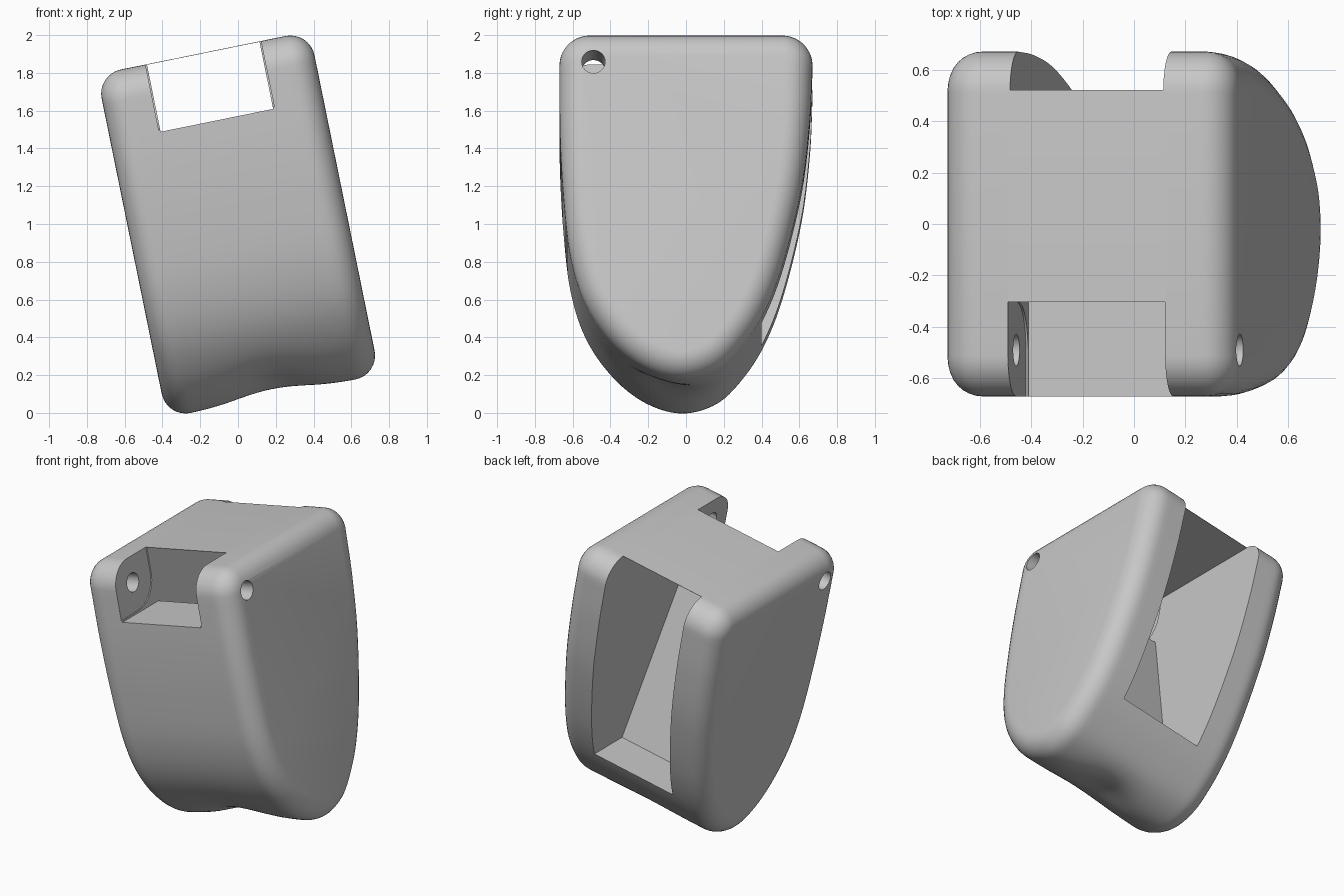
import bpy, bmesh, math
from mathutils import Matrix, Vector

cube = bpy.data.objects.get("Cube")
if cube:
    bpy.data.objects.remove(cube, do_unlink=True)

HALF_WIDTH, FILLET = 0.575, 0.13
TILT = Matrix.Translation((0, 0, 1)) @ Matrix.Rotation(-math.radians(11.5), 4, 'Y')

grey = bpy.data.materials.new("plain_grey")
grey.use_nodes = True
grey.diffuse_color = (0.57, 0.57, 0.57, 1)
grey.node_tree.nodes["Principled BSDF"].inputs["Base Color"].default_value = grey.diffuse_color


def arc(cy, cz, r, start, end, n):
    """Points on an arc in the side plane, angles in degrees."""
    angles = [math.radians(start + (end - start) * i / n) for i in range(n + 1)]
    return [Vector((cy + r * math.cos(a), cz + r * math.sin(a))) for a in angles]


def smooth_path(points, steps):
    """Catmull-Rom curve through the points."""
    p = [Vector(q) for q in points]
    p = [2 * p[0] - p[1]] + p + [2 * p[-1] - p[-2]]
    out = []
    for a, b, c, d in zip(p, p[1:], p[2:], p[3:]):
        for i in range(steps):
            t = i / steps
            out.append(0.5 * (2 * b + (c - a) * t + (2 * a - 5 * b + 4 * c - d) * t * t
                              + (3 * b - a - 3 * c + d) * t ** 3))
    return out + [p[-2]]


def loft(name, rings):
    """Solid from a list of equal rings of 3D points, tilted into place."""
    bm = bmesh.new()
    loops = [[bm.verts.new(TILT @ Vector(co)) for co in ring] for ring in rings]
    for one, two in zip(loops, loops[1:]):
        for i in range(len(one)):
            bm.faces.new((one[i - 1], one[i], two[i], two[i - 1]))
    bm.faces.new(loops[0])
    bm.faces.new(loops[-1])
    bmesh.ops.recalc_face_normals(bm, faces=bm.faces)
    mesh = bpy.data.meshes.new(name)
    bm.to_mesh(mesh)
    bm.free()
    mesh.materials.append(grey)
    obj = bpy.data.objects.new(name, mesh)
    bpy.context.collection.objects.link(obj)
    return obj


def cutter(name, outline, half):
    return loft(name, [[(x, y, z) for y, z in outline] for x in (-half, half)])


# Side outline: flat top with round corners, tapering to a round bottom
side = [(-0.67, 0.765), (-0.668, 0.4), (-0.65, 0.06), (-0.612, -0.27), (-0.53, -0.53),
        (-0.385, -0.74), (-0.21, -0.878), (-0.02, -0.931), (0.165, -0.878), (0.305, -0.74),
        (0.42, -0.555), (0.517, -0.295), (0.612, 0.1), (0.656, 0.46), (0.67, 0.765)]
outline = (arc(0.51, 0.765, 0.16, 0, 90, 10) + arc(-0.51, 0.765, 0.16, 90, 180, 10)
           + smooth_path(side, 7)[1:-1])
normals = []
for i, p in enumerate(outline):
    t = outline[(i + 1) % len(outline)] - outline[i - 1]
    normals.append(Vector((-t.y, t.x)).normalized())


def body_ring(x, inset):
    ring = []
    for p, n in zip(outline, normals):
        y, z = p + n * inset
        # Shallow finger dent under the front of the bottom
        if z < 0:
            z += 0.07 * math.exp(-(x / 0.22) ** 2 - ((y + 0.13) / 0.2) ** 2)
        ring.append((x, y, z))
    return ring


# Body with rounded rims at both sides
edge = []
for i in range(9):
    a = math.radians(90 * i / 8)
    edge.append((HALF_WIDTH - FILLET * (1 - math.cos(a)), FILLET * (1 - math.sin(a))))
stations = [(-x, d) for x, d in edge]
inner = HALF_WIDTH - FILLET
stations += [(-inner + 2 * inner * i / 28, 0) for i in range(1, 28)]
stations += [(x, d) for x, d in reversed(edge)]
body = loft("body", [body_ring(x, d) for x, d in stations])

# Slot running from the front notch to the back opening, under a thin top
slot = cutter("slot_cutter", [(0.1, -0.595), (-0.28, 0.56), (-1, 0.56), (-1, 1.1), (-0.303, 1.1),
                              (-0.303, 0.922), (0.52, 0.922), (0.52, 1.1), (1, 1.1), (1, -0.595)],
              0.304)
# Slightly wider rounded recess around the pin
recess = cutter("recess_cutter", [(-1, 0.565)] + arc(-0.49, 0.76, 0.187, -90, 0, 12)
                + [(-0.303, 1.1), (-1, 1.1)], 0.312)
# Pin hole through both cheeks
hole = cutter("pin_hole_cutter", arc(-0.49, 0.76, 0.062, 0, 350, 35), 1)

for tool in (slot, recess, hole):
    cut = body.modifiers.new(tool.name, 'BOOLEAN')
    cut.operation = 'DIFFERENCE'
    cut.solver = 'EXACT'
    cut.object = tool

# Apply the cuts, then drop the cutters
bpy.context.view_layer.update()
result = bpy.data.meshes.new_from_object(body.evaluated_get(bpy.context.evaluated_depsgraph_get()))
body.modifiers.clear()
body.data = result
for tool in (slot, recess, hole):
    bpy.data.objects.remove(tool, do_unlink=True)

bpy.ops.object.select_all(action='DESELECT')
body.select_set(True)
bpy.context.view_layer.objects.active = body
bpy.ops.object.shade_smooth_by_angle(angle=math.radians(30))
